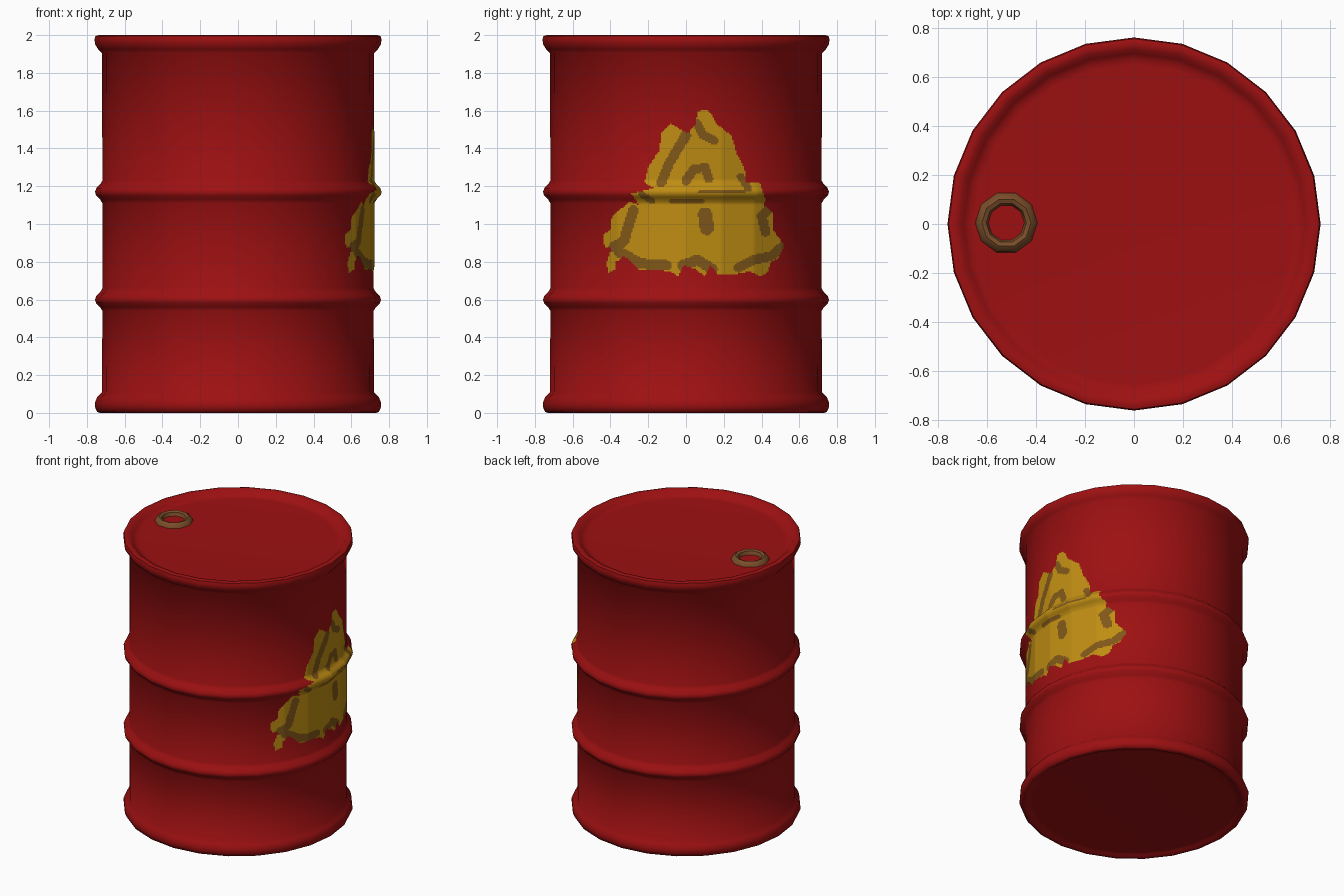
import bpy, bmesh, math
from mathutils import Vector
from mathutils.geometry import intersect_point_line

if "Cube" in bpy.data.objects:
    bpy.data.objects.remove(bpy.data.objects["Cube"])

SIDES = 24
STEP = 2 * math.pi / SIDES


def material(name, rgb):
    m = bpy.data.materials.new(name)
    m.diffuse_color = (*rgb, 1)
    m.use_nodes = True
    m.node_tree.nodes["Principled BSDF"].inputs["Base Color"].default_value = m.diffuse_color
    return m


RED = material("red paint", (0.34, 0.0052, 0.0058))
YELLOW = material("yellow paint", (0.52, 0.265, 0.006))
WORN = material("worn yellow", (0.215, 0.095, 0.009))
BROWN = material("rusty brown", (0.19, 0.075, 0.022))


def finish(name, bm, mats, angle):
    me = bpy.data.meshes.new(name)
    bm.to_mesh(me)
    bm.free()
    for m in mats:
        me.materials.append(m)
    ob = bpy.data.objects.new(name, me)
    bpy.context.collection.objects.link(ob)
    bpy.ops.object.select_all(action='DESELECT')
    ob.select_set(True)
    bpy.context.view_layer.objects.active = ob
    bpy.ops.object.shade_smooth_by_angle(angle=math.radians(angle))
    return ob


def revolve(name, profile, sides, mat, closed=False, centre=(0, 0, 0), angle=50):
    """Spin an (r, z) profile about z; an open one gets flat end caps."""
    bm = bmesh.new()
    rings = [[bm.verts.new(Vector(centre) + Vector((r * math.cos(2 * math.pi * k / sides),
                                                    r * math.sin(2 * math.pi * k / sides), z)))
              for k in range(sides)] for r, z in profile]
    pairs = list(zip(rings, rings[1:]))
    if closed:
        pairs.append((rings[-1], rings[0]))
    for a, b in pairs:
        for k in range(sides):
            j = (k + 1) % sides
            bm.faces.new((a[k], a[j], b[j], b[k]))
    if not closed:
        bm.faces.new(rings[0][::-1])
        bm.faces.new(rings[-1])
    bmesh.ops.recalc_face_normals(bm, faces=bm.faces)
    return finish(name, bm, [mat], angle)


# Drum body: rolled rims, two raised hoops, recessed lid and base
def hoop(z):
    return [(0.718, z - 0.06), (0.73, z - 0.04), (0.752, z - 0.018),
            (0.757, z), (0.75, z + 0.02), (0.728, z + 0.042), (0.718, z + 0.06)]


wall = ([(0.745, 0.005), (0.757, 0.03), (0.757, 0.055), (0.745, 0.085), (0.72, 0.11)]
        + hoop(0.6) + hoop(1.17)
        + [(0.72, 1.905), (0.74, 1.925), (0.756, 1.95), (0.76, 1.975), (0.755, 1.995)])
base = [(0.67, 0.015), (0.70, 0.012), (0.715, 0.0), (0.73, 0.0)]
lid = [(0.74, 2.0), (0.715, 1.995), (0.695, 1.975), (0.675, 1.962), (0.65, 1.96)]
revolve("drum_body", base + wall + lid, SIDES, RED)

# Bung ring on the lid
revolve("bung_ring", [(0.128, 1.955), (0.122, 1.978), (0.10, 1.992), (0.082, 1.985),
                      (0.072, 1.955)], 10, BROWN, closed=True, centre=(-0.52, 0.005, 0))

# Worn triangular paint patch on the +x side; (y, z) in hundredths
OUTLINE = [(10, 161), (13, 159), (16, 153), (24, 147), (27, 137), (31, 130), (32, 122),
           (39, 122), (42, 113), (41, 110), (46, 106), (46, 97), (52, 89), (49, 82),
           (45, 80), (43, 74), (39, 72), (34, 75), (25, 73), (17, 73), (13, 78), (10, 72),
           (5, 76), (-1, 78), (-4, 72), (-8, 75), (-25, 76), (-29, 80), (-33, 83),
           (-37, 80), (-37, 76), (-41, 74), (-42, 79), (-39, 88), (-43, 88), (-44, 94),
           (-40, 97), (-39, 104), (-30, 112), (-25, 110), (-29, 116), (-17, 119),
           (-22, 122), (-20, 130), (-14, 139), (-13, 148), (-8, 153), (1, 148), (5, 153),
           (6, 159)]
# Wear strokes: (half width, path)
STROKES = [(2.6, [(0, 147), (-4, 140), (-9, 132), (-13, 122)]),
           (2.4, [(6, 153), (9, 147), (15, 144)]),
           (2.4, [(0, 123), (4, 129), (10, 130), (12, 124)]),
           (3.8, [(10, 105), (11, 98)]),
           (2.0, [(29, 125), (33, 119)]),
           (2.6, [(44, 108), (40, 104), (42, 96)]),
           (2.8, [(-38, 88), (-33, 91), (-31, 98), (-28, 107)]),
           (2.8, [(-35, 85), (-24, 79), (-10, 78)]),
           (2.8, [(-2, 78), (6, 81), (14, 76)]),
           (2.6, [(28, 77), (36, 81), (45, 83), (51, 88)]),
           (1.0, [(-8, 112), (9, 112)]),
           (0.8, [(7, 117), (31, 117)]),
           (1.6, [(-24, 116), (-18, 112)])]


def inside(y, z):
    hit = False
    for (y1, z1), (y2, z2) in zip(OUTLINE, OUTLINE[1:] + OUTLINE[:1]):
        if (z1 > z) != (z2 > z) and y < (y2 - y1) * (z - z1) / (z2 - z1) + y1:
            hit = not hit
    return hit


def worn(y, z):
    p = Vector((y, z, 0))
    for width, path in STROKES:
        for a, b in zip(path, path[1:]):
            a, b = Vector((*a, 0)), Vector((*b, 0))
            q, t = intersect_point_line(p, a, b)
            q = a if t < 0 else b if t > 1 else q
            if (p - q).length < width:
                return True
    return False


def wall_x(y, z):
    """x of the faceted drum wall at (y, z), lifted slightly."""
    r = wall[0][0]
    for (r1, z1), (r2, z2) in zip(wall, wall[1:]):
        if z1 <= z <= z2:
            r = r1 + (r2 - r1) * (z - z1) / (z2 - z1)
    r += 0.004
    for k in range(-5, 5):
        a, b = k * STEP, (k + 1) * STEP
        y1, y2 = r * math.sin(a), r * math.sin(b)
        if y1 <= y <= y2:
            t = (y - y1) / (y2 - y1)
            return r * (math.cos(a) * (1 - t) + math.cos(b) * t)


CELL = 0.8
bm = bmesh.new()
grid = {}


def corner(i, j):
    if (i, j) not in grid:
        y, z = (-46 + i * CELL) / 100, (70 + j * CELL) / 100
        grid[i, j] = bm.verts.new((wall_x(y, z), y, z))
    return grid[i, j]


for i in range(125):
    for j in range(116):
        y, z = -46 + (i + 0.5) * CELL, 70 + (j + 0.5) * CELL
        if inside(y, z):
            f = bm.faces.new((corner(i, j), corner(i + 1, j),
                              corner(i + 1, j + 1), corner(i, j + 1)))
            f.material_index = int(worn(y, z))
finish("paint_patch", bm, [YELLOW, WORN], 60)
